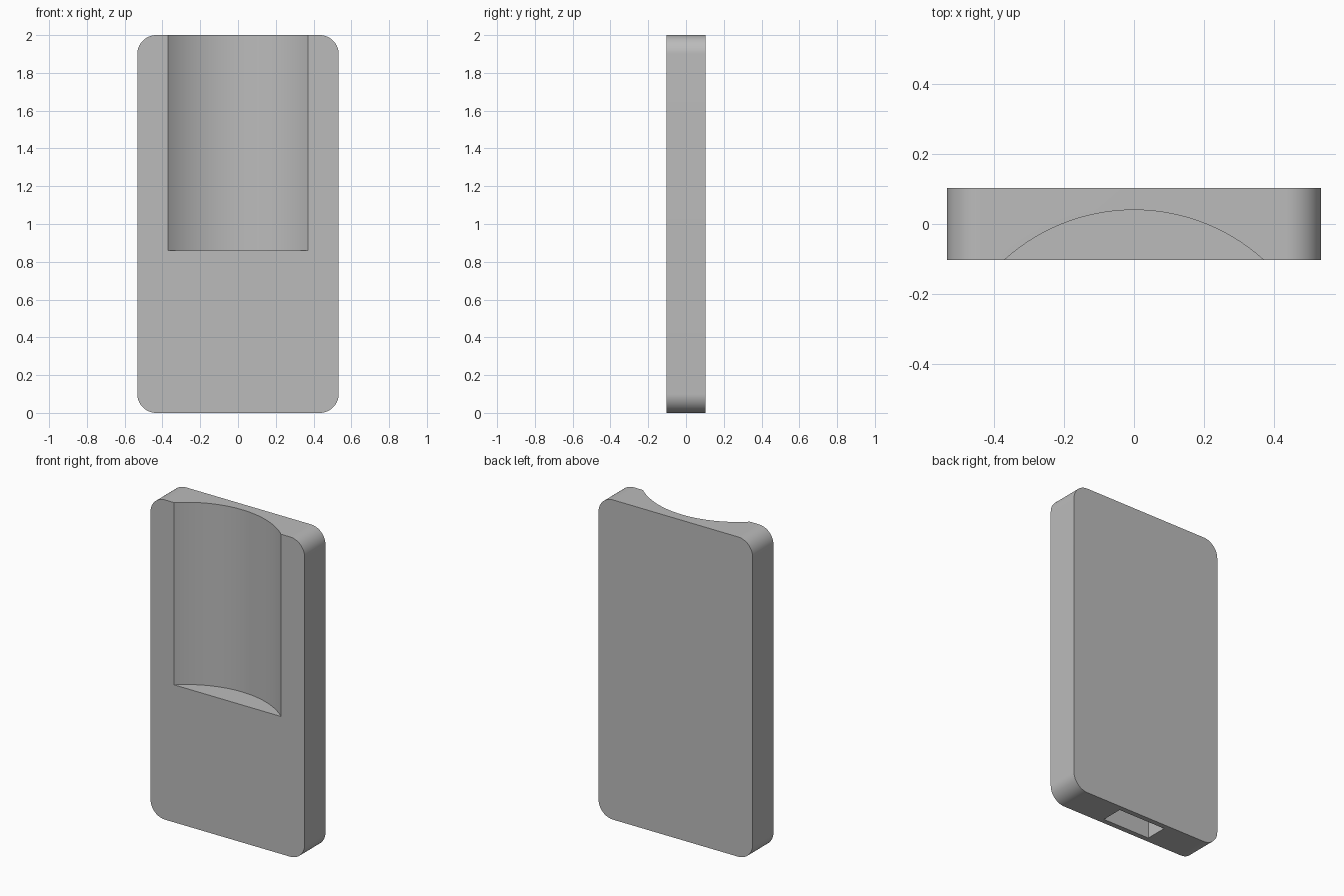
import bpy, bmesh, math

if "Cube" in bpy.data.objects:
    bpy.data.objects.remove(bpy.data.objects["Cube"])

W, T, H, R = 0.533, 0.103, 2.0, 0.1   # half width, half thickness, height, corner radius

grey = bpy.data.materials.new("plain grey")
grey.diffuse_color = (0.5, 0.5, 0.5, 1)
grey.use_nodes = True
grey.node_tree.nodes["Principled BSDF"].inputs["Base Color"].default_value = grey.diffuse_color


def prism(name, points, offset):
    """Extrude a closed outline along the offset vector."""
    bm = bmesh.new()
    face = bm.faces.new([bm.verts.new(p) for p in points])
    new = bmesh.ops.extrude_face_region(bm, geom=[face])["geom"]
    bmesh.ops.translate(bm, vec=offset, verts=[v for v in new if isinstance(v, bmesh.types.BMVert)])
    bmesh.ops.recalc_face_normals(bm, faces=bm.faces)
    mesh = bpy.data.meshes.new(name)
    bm.to_mesh(mesh)
    bm.free()
    mesh.materials.append(grey)
    obj = bpy.data.objects.new(name, mesh)
    bpy.context.collection.objects.link(obj)
    return obj


# Rounded slab
outline = []
for i, (sx, cz) in enumerate([(1, H - R), (-1, H - R), (-1, R), (1, R)]):
    for k in range(17):
        a = math.pi / 2 * (i + k / 16)
        outline.append((sx * (W - R) + R * math.cos(a), -T, cz + R * math.sin(a)))
body = prism("body", outline, (0, 2 * T, 0))

# Cylindrical recess, open at the front and top
radius, centre_y = 0.55, -0.51
ring = [(radius * math.cos(k * math.tau / 128), centre_y + radius * math.sin(k * math.tau / 128), 0.86)
        for k in range(128)]
recess = prism("recess_cutter", ring, (0, 0, 1.5))

# Rectangular port in the underside
port = prism("port_cutter", [(-0.165, -0.07, -0.1), (0.165, -0.07, -0.1),
                             (0.165, 0.07, -0.1), (-0.165, 0.07, -0.1)], (0, 0, 0.25))

bpy.context.view_layer.objects.active = body
body.select_set(True)
for cutter in (recess, port):
    mod = body.modifiers.new(cutter.name, "BOOLEAN")
    mod.operation, mod.solver, mod.object = "DIFFERENCE", "EXACT", cutter
    bpy.ops.object.modifier_apply(modifier=mod.name)
    cutter.hide_render = True
    bpy.data.objects.remove(cutter)

bpy.ops.object.shade_smooth_by_angle(angle=math.radians(30))
